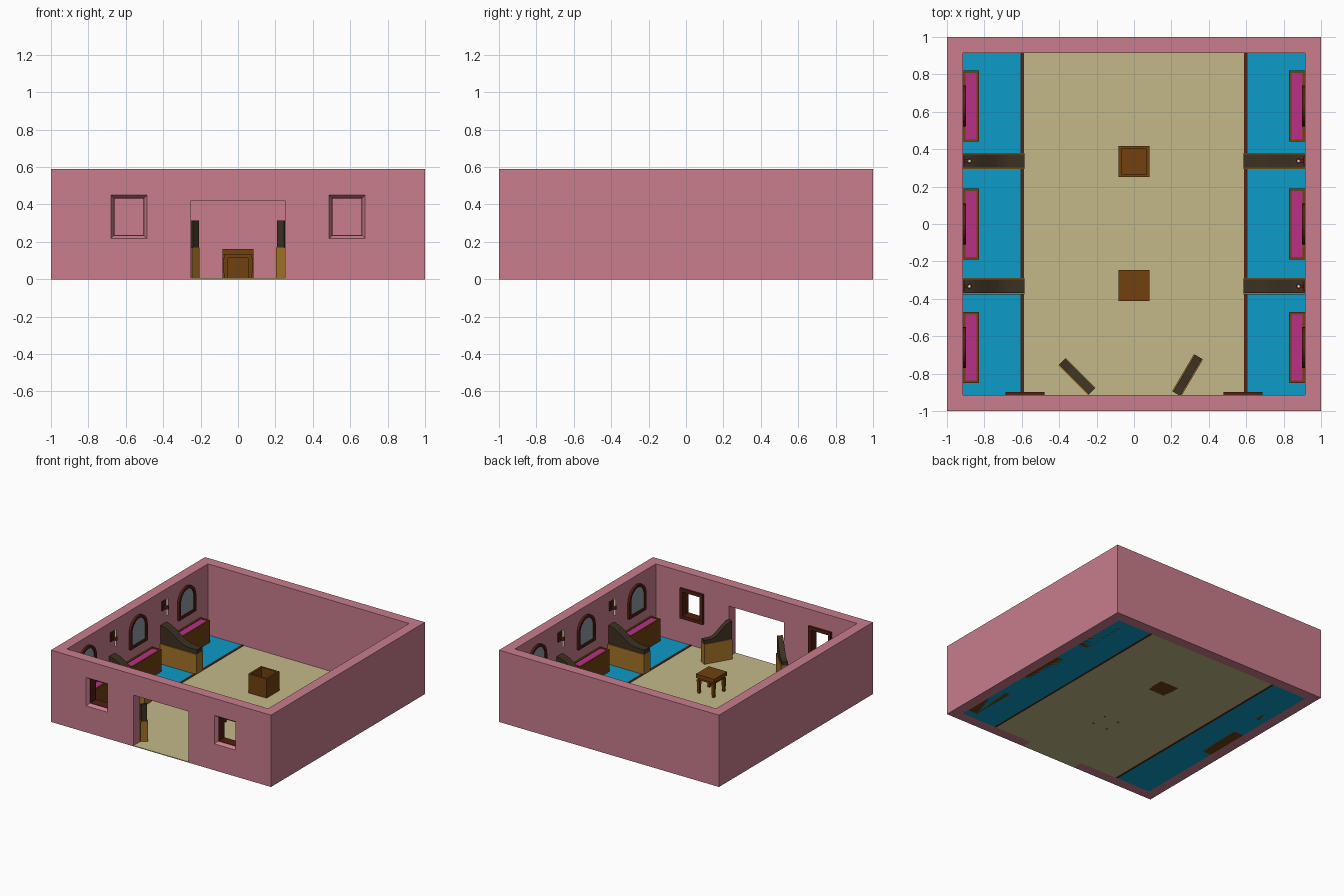
import bpy, bmesh, math
from mathutils import Vector

if "Cube" in bpy.data.objects:
    bpy.data.objects.remove(bpy.data.objects["Cube"])

def mat(name, r, g, b):
    m = bpy.data.materials.new(name)
    m.diffuse_color = (r, g, b, 1)
    m.use_nodes = True
    m.node_tree.nodes["Principled BSDF"].inputs["Base Color"].default_value = m.diffuse_color
    return m

PINK = mat("pink_plaster", .58, .205, .262)
BLUE = mat("blue_carpet", .004, .328, .578)
BEIGE = mat("beige_floor", .55, .485, .25)
MAGENTA = mat("magenta_cushion", .479, .03, .238)
WOOD = mat("brown_wood", .165, .052, .005)
MAROON = mat("dark_red_wood", .085, .014, .006)
OAK = mat("golden_oak", .37, .17, .02)
DARK = mat("dark_wood", .046, .031, .016)
GLASS = mat("mirror_grey", .27, .32, .38)
CREAM = mat("cream_candle", .75, .68, .5)

def finish(name, bm, m):
    bmesh.ops.recalc_face_normals(bm, faces=bm.faces[:])
    me = bpy.data.meshes.new(name)
    bm.to_mesh(me)
    bm.free()
    me.materials.append(m)
    ob = bpy.data.objects.new(name, me)
    bpy.context.collection.objects.link(ob)
    return ob

def prism(name, loop, d0, d1, place, m, loop2=None):
    """Extrude a 2D outline from depth d0 to d1; place maps (u, v, d) to the room."""
    bm = bmesh.new()
    a = [bm.verts.new(place(u, v, d0)) for u, v in loop]
    b = [bm.verts.new(place(u, v, d1)) for u, v in (loop2 or loop)]
    bm.faces.new(a)
    bm.faces.new(b[::-1])
    for i in range(len(a)):
        j = (i + 1) % len(a)
        bm.faces.new((a[i], a[j], b[j], b[i]))
    return finish(name, bm, m)

def ring(name, outer, inner, d0, d1, place, m):
    """Open frame between two outlines with equal point counts."""
    bm = bmesh.new()
    rows = [[bm.verts.new(place(u, v, d)) for u, v in loop]
            for loop, d in ((outer, d0), (outer, d1), (inner, d1), (inner, d0))]
    n = len(outer)
    for k in range(4):
        r, s = rows[k], rows[(k + 1) % 4]
        for i in range(n):
            j = (i + 1) % n
            bm.faces.new((r[i], r[j], s[j], s[i]))
    return finish(name, bm, m)

def rect(u0, u1, v0, v1):
    return [(u0, v0), (u1, v0), (u1, v1), (u0, v1)]

flat = lambda u, v, d: Vector((u, v, d))      # outline in plan, depth is z
front = lambda u, v, d: Vector((u, d, v))     # outline in elevation, depth is y

def box(name, x0, x1, y0, y1, z0, z1, m):
    return prism(name, rect(x0, x1, y0, y1), z0, z1, flat, m)

IN, H = .915, .59

# Walls with door and chamfered window openings
walls = box("walls", -1, 1, -1, 1, 0, H, PINK)
cutters = [box("room_cutter", -IN, IN, -IN, IN, -.1, 1, PINK),
           box("door_cutter", -.25, .25, -1.1, -.88, -.1, .42, PINK)]
for s in (-1, 1):
    c = s * .583
    hole = rect(c - .08, c + .08, .234, .434)
    cutters.append(prism("window_cutter", hole, -1.1, -.85, front, PINK))
    cutters.append(prism("chamfer_cutter", rect(c - .1, c + .1, .214, .454), -1.005, -.975,
                         front, PINK, hole))
bpy.context.view_layer.objects.active = walls
for c in cutters:
    c.hide_render = True
    b = walls.modifiers.new("cut", 'BOOLEAN')
    b.operation, b.solver, b.object = 'DIFFERENCE', 'EXACT', c
    bpy.ops.object.modifier_apply(modifier=b.name)
for c in cutters:
    bpy.data.objects.remove(c, do_unlink=True)

# Floor
box("main_floor", -.587, .587, -IN, IN, 0, .006, BEIGE)
box("door_sill", -.25, .25, -1, -IN, 0, .006, BEIGE)

def divider(name, start, angle, length, half, lip, high, low):
    """Oak base with a dark upper panel whose top sweeps down in an S curve."""
    ax = Vector((math.cos(angle), math.sin(angle), 0))
    side = Vector((-ax.y, ax.x, 0))
    origin = Vector((start[0], start[1], 0))
    place = lambda u, v, d: origin + ax * u + side * d + Vector((0, 0, v))
    prism(name + "_base", rect(0, length, .004, .17), -half, half, place, OAK)
    top = [(length, .17), (length, low)]
    for i in range(12, -1, -1):
        z = low + (high - low) * (.5 + .5 * math.cos(math.pi * i / 12))
        top.append((length * .77 * i / 12, z))
    top.append((0, .17))
    prism(name + "_top", top, lip - half, half - lip, place, DARK)

def arch(w, z0, spring):
    pts = [(-w, z0), (w, z0)]
    for i in range(13):
        a = math.pi * i / 12
        pts.append((w * math.cos(a), spring + w * math.sin(a)))
    return pts

for s, side in ((-1, "left"), (1, "right")):
    xs = lambda a, b: (min(s * a, s * b), max(s * a, s * b))
    # Carpet strip and its edging
    box(side + "_carpet", *xs(.605, IN), -IN, IN, 0, .006, BLUE)
    box(side + "_edging", *xs(.587, .607), -IN, IN, 0, .009, MAROON)

    # Bench and arched mirror in each bay
    for k, y in enumerate((-.66, 0, .63)):
        n = f"{side}_{k + 1}"
        x0, x1 = xs(.828, IN)
        box("bench_" + n, x0, x1, y - .19, y + .19, 0, .165, WOOD)
        outer = rect(x0, x1, y - .19, y + .19)
        inner = rect(x0 + .013, x1 - .013, y - .177, y + .177)
        ring("bench_rim_" + n, outer, inner, .165, .188, flat, WOOD)
        prism("cushion_" + n, inner, .165, .182, flat, MAGENTA)
        wall = lambda u, v, d, y=y: Vector((s * (IN - d), y + u, v))
        ring("mirror_frame_" + n, arch(.11, .275, .41), arch(.088, .297, .41),
             0, .018, wall, MAROON)
        prism("mirror_" + n, arch(.09, .295, .41), 0, .008, wall, GLASS)

    # Dividers between the bays with a wall candle above each
    for k, y in enumerate((-.333, .337)):
        n = f"{side}_{k + 1}"
        divider("divider_" + n, (s * IN, y), math.pi if s > 0 else 0, .33, .043, .008, .32, .205)
        box("candle_plate_" + n, *xs(.905, IN), y - .025, y + .025, .435, .51, MAROON)
        box("candle_arm_" + n, *xs(.88, .906), y - .008, y + .008, .455, .475, MAROON)
        disc = lambda r: [(s * .88 + r * math.cos(i * math.pi / 6),
                           y + r * math.sin(i * math.pi / 6)) for i in range(12)]
        prism("candle_cup_" + n, disc(.014), .45, .48, flat, MAROON)
        prism("candle_" + n, disc(.009), .4, .535, flat, CREAM)

    # Window frame on the inside, with a lining through the wall
    c = s * .583
    hole = rect(c - .077, c + .077, .237, .431)
    ring(side + "_window_frame", rect(c - .104, c + .104, .21, .458), hole,
         -IN, -.898, front, MAROON)
    ring(side + "_window_lining", rect(c - .081, c + .081, .233, .435), hole,
         -.974, -IN, front, MAROON)

# Angled screens beside the door
divider("left_screen", (-.225, -.895), math.radians(135), .225, .028, .006, .315, .2)
divider("right_screen", (.228, -.908), math.radians(59.5), .23, .028, .006, .315, .2)

# Open crate
ring("crate_sides", rect(-.083, .083, .252, .418), rect(-.067, .067, .268, .402),
     0, .163, flat, WOOD)
box("crate_bottom", -.067, .067, .268, .402, 0, .02, WOOD)

# Small table
box("table_top", -.083, .083, -.413, -.247, .13, .163, WOOD)
box("table_apron", -.072, .072, -.402, -.258, .113, .13, WOOD)
for sx in (-1, 1):
    for sy in (-1, 1):
        x, y = sx * .066, -.33 + sy * .066
        prism("table_leg", rect(x - .009, x + .009, y - .009, y + .009), 0, .115, flat, WOOD,
              rect(x - .013, x + .013, y - .013, y + .013))
